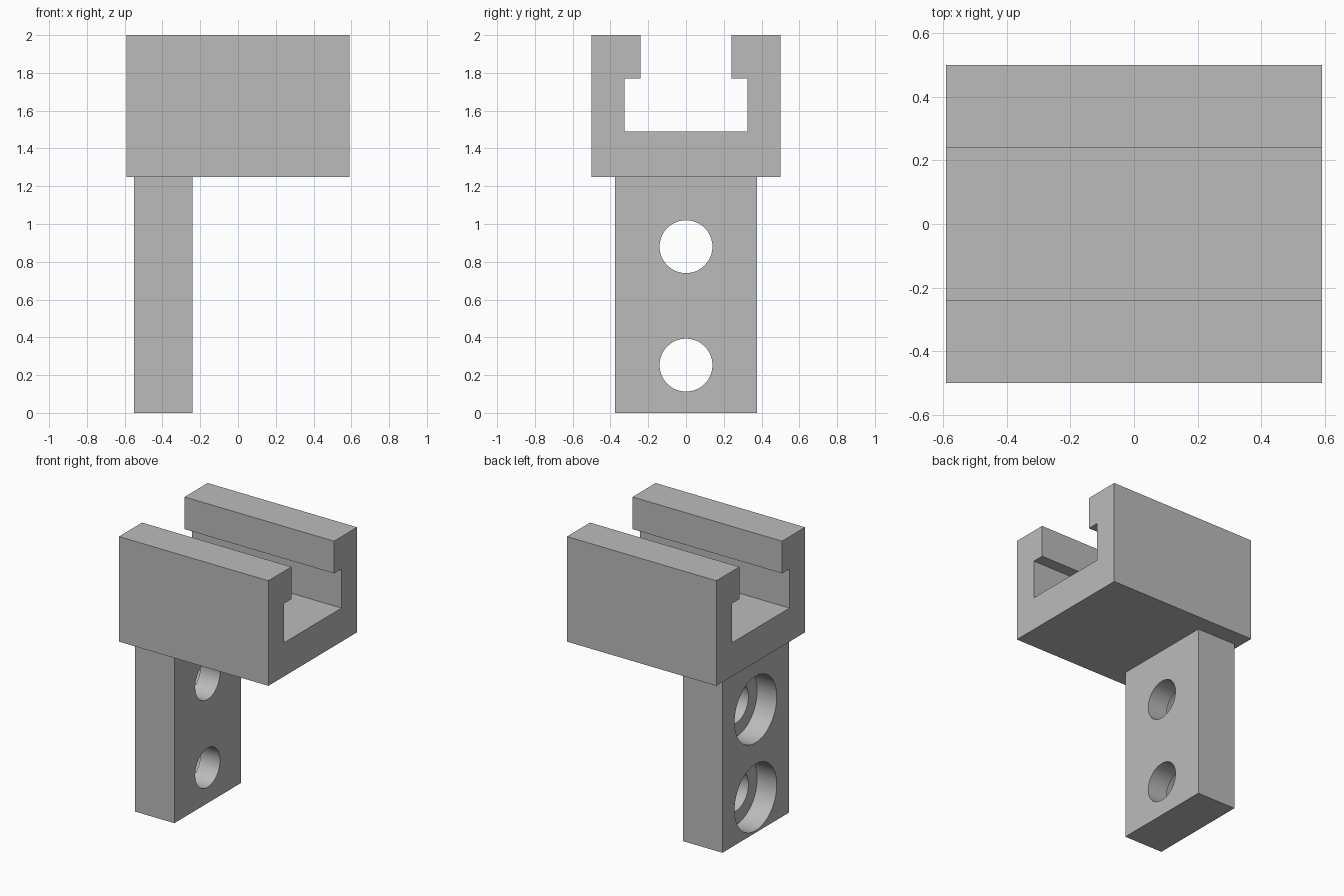
import bpy
import bmesh
import math
from mathutils import Matrix, Vector

old = bpy.data.objects.get("Cube")
if old:
    bpy.data.objects.remove(old, do_unlink=True)

# Single plain grey
grey = bpy.data.materials.new("plain_grey")
grey.use_nodes = True
COLOUR = (0.5, 0.5, 0.5, 1.0)
grey.diffuse_color = COLOUR
grey.node_tree.nodes["Principled BSDF"].inputs["Base Color"].default_value = COLOUR


def make_object(name, bm):
    bmesh.ops.recalc_face_normals(bm, faces=bm.faces)
    mesh = bpy.data.meshes.new(name)
    bm.to_mesh(mesh)
    bm.free()
    mesh.materials.append(grey)
    obj = bpy.data.objects.new(name, mesh)
    bpy.context.collection.objects.link(obj)
    return obj


def extrude_profile(name, points, x0, x1):
    """Extrude a (y, z) outline along x."""
    bm = bmesh.new()
    face = bm.faces.new([bm.verts.new((x0, y, z)) for y, z in points])
    grown = bmesh.ops.extrude_face_region(bm, geom=[face])
    verts = [g for g in grown["geom"] if isinstance(g, bmesh.types.BMVert)]
    bmesh.ops.translate(bm, verts=verts, vec=Vector((x1 - x0, 0, 0)))
    return make_object(name, bm)


def drill(target, radius, x0, x1, z):
    """Cut a round hole along x into the target."""
    bm = bmesh.new()
    place = Matrix.Translation(((x0 + x1) / 2, 0, z)) @ Matrix.Rotation(math.pi / 2, 4, "Y")
    bmesh.ops.create_cone(bm, cap_ends=True, segments=64, radius1=radius,
                          radius2=radius, depth=x1 - x0, matrix=place)
    cutter = make_object("hole_cutter", bm)
    cutter.hide_render = True
    mod = target.modifiers.new("hole", "BOOLEAN")
    mod.operation = "DIFFERENCE"
    mod.solver = "EXACT"
    mod.object = cutter
    bpy.context.view_layer.objects.active = target
    bpy.ops.object.modifier_apply(modifier=mod.name)
    bpy.data.objects.remove(cutter, do_unlink=True)


# Channel block with an undercut slot, outlined on one side and mirrored
BASE, TOP = 1.25, 2.0
half = [(0.5, BASE), (0.5, TOP), (0.24, TOP), (0.24, 1.77), (0.325, 1.77), (0.325, 1.49)]
outline = half + [(-y, z) for y, z in reversed(half)]
extrude_profile("slotted_channel", outline, -0.59, 0.59)

# Mounting leg with two counterbored screw holes
LEFT, RIGHT, W = -0.55, -0.24, 0.375
leg = extrude_profile("mounting_leg", [(-W, 0), (W, 0), (W, BASE), (-W, BASE)], LEFT, RIGHT)
for z in (0.253, 0.88):
    drill(leg, 0.14, LEFT - 0.1, RIGHT + 0.1, z)
    drill(leg, 0.238, LEFT - 0.1, (LEFT + RIGHT) / 2, z)

# Smooth hole walls, sharp edges elsewhere
bpy.ops.object.select_all(action="DESELECT")
leg.select_set(True)
bpy.context.view_layer.objects.active = leg
bpy.ops.object.shade_smooth_by_angle(angle=math.radians(30))
